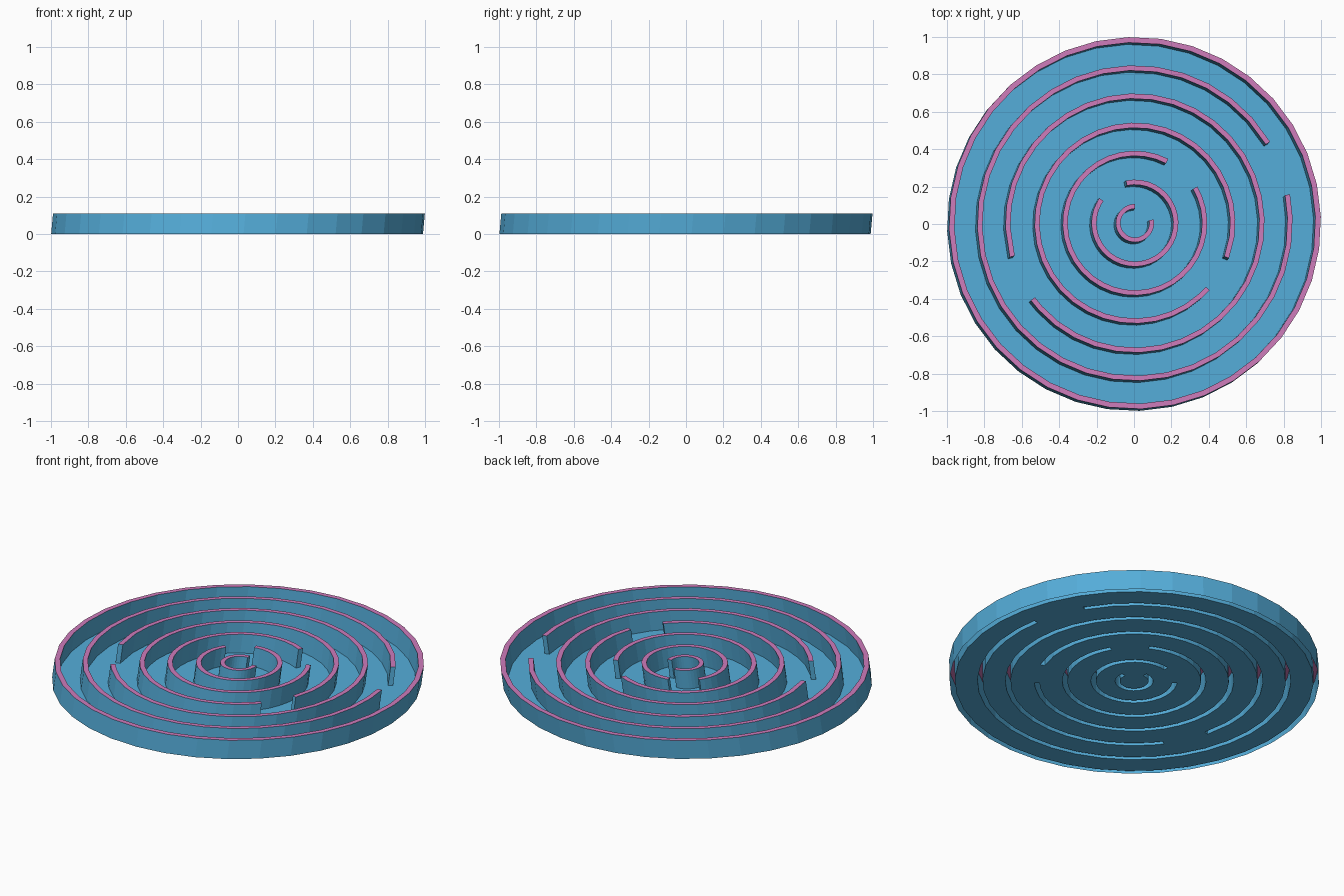
import bpy
from math import radians, cos, sin

if "Cube" in bpy.data.objects:
    bpy.data.objects.remove(bpy.data.objects["Cube"])

SIDES = 36
HEIGHT = 0.11
SHIFT = 0.005          # slight lean of the walls: base goes one way, tops the other
START = 2              # degrees, first corner of the rim

# Wall rings: outer radius, inner radius, gap start and end in degrees
RINGS = [
    (0.993, 0.964, None),
    (0.842, 0.815, (10.5, 31)),
    (0.692, 0.665, (195.2, 216.6)),
    (0.536, 0.509, (318, 339.5)),
    (0.386, 0.359, (30.4, 62.5)),
    (0.232, 0.205, (102, 145)),
    (0.102, 0.077, (11, 90)),
]


def material(name, colour):
    m = bpy.data.materials.new(name)
    m.diffuse_color = colour
    m.use_nodes = True
    m.node_tree.nodes["Principled BSDF"].inputs["Base Color"].default_value = m.diffuse_color
    return m


class Part:
    """Collects flat faces and turns them into one object."""

    def __init__(self, name, mat):
        self.name, self.mat = name, mat
        self.verts, self.index, self.faces = [], {}, []

    def face(self, *points):
        ids = []
        for p in points:
            key = tuple(round(c, 5) for c in p)
            if key not in self.index:
                self.index[key] = len(self.verts)
                self.verts.append(key)
            ids.append(self.index[key])
        self.faces.append(ids)

    def build(self):
        mesh = bpy.data.meshes.new(self.name)
        mesh.from_pydata(self.verts, [], self.faces)
        mesh.materials.append(self.mat)
        mesh.update()
        obj = bpy.data.objects.new(self.name, mesh)
        bpy.context.collection.objects.link(obj)


def point(r, deg, top):
    s = SHIFT if top else -SHIFT
    a = radians(deg)
    return (r * cos(a) + s, r * sin(a) + s, HEIGHT if top else 0.0)


def ring_angles(gap):
    """Even angles, with the two nearest ones moved to the gap ends."""
    step = 360 / SIDES
    angles = [START + step * i for i in range(SIDES)]
    open_cells = []
    if gap:
        first, last = (round((g - START) / step) for g in gap)
        angles[first], angles[last] = gap
        open_cells = list(range(first, last))
    return angles, open_cells


blue = material("blue", (0.09, 0.42, 0.70, 1))
pink = material("pink", (0.62, 0.20, 0.50, 1))
floor = Part("maze_floor", blue)
walls = Part("maze_walls", blue)
tops = Part("wall_tops", pink)

previous = None
for outer, inner, gap in RINGS:
    angles, open_cells = ring_angles(gap)
    low_out = [point(outer, a, False) for a in angles]
    low_in = [point(inner, a, False) for a in angles]
    top_out = [point(outer, a, True) for a in angles]
    top_in = [point(inner, a, True) for a in angles]
    for i in range(SIDES):
        j = (i + 1) % SIDES
        # corridor floor between this ring and the one outside it
        if previous:
            floor.face(low_out[i], previous[i], previous[j], low_out[j])
        if i in open_cells:
            # floor through the doorway
            floor.face(low_in[i], low_out[i], low_out[j], low_in[j])
            continue
        # wall sides and coloured top, hollow underneath
        walls.face(low_out[i], low_out[j], top_out[j], top_out[i])
        walls.face(low_in[j], low_in[i], top_in[i], top_in[j])
        tops.face(top_in[i], top_out[i], top_out[j], top_in[j])
    # wall ends at the doorway
    if open_cells:
        s, e = open_cells[0], open_cells[-1] + 1
        walls.face(low_in[s], low_out[s], top_out[s], top_in[s])
        walls.face(low_out[e], low_in[e], top_in[e], top_out[e])
    previous = low_in

# floor of the centre cell
floor.face(*previous)

for part in (floor, walls, tops):
    part.build()
